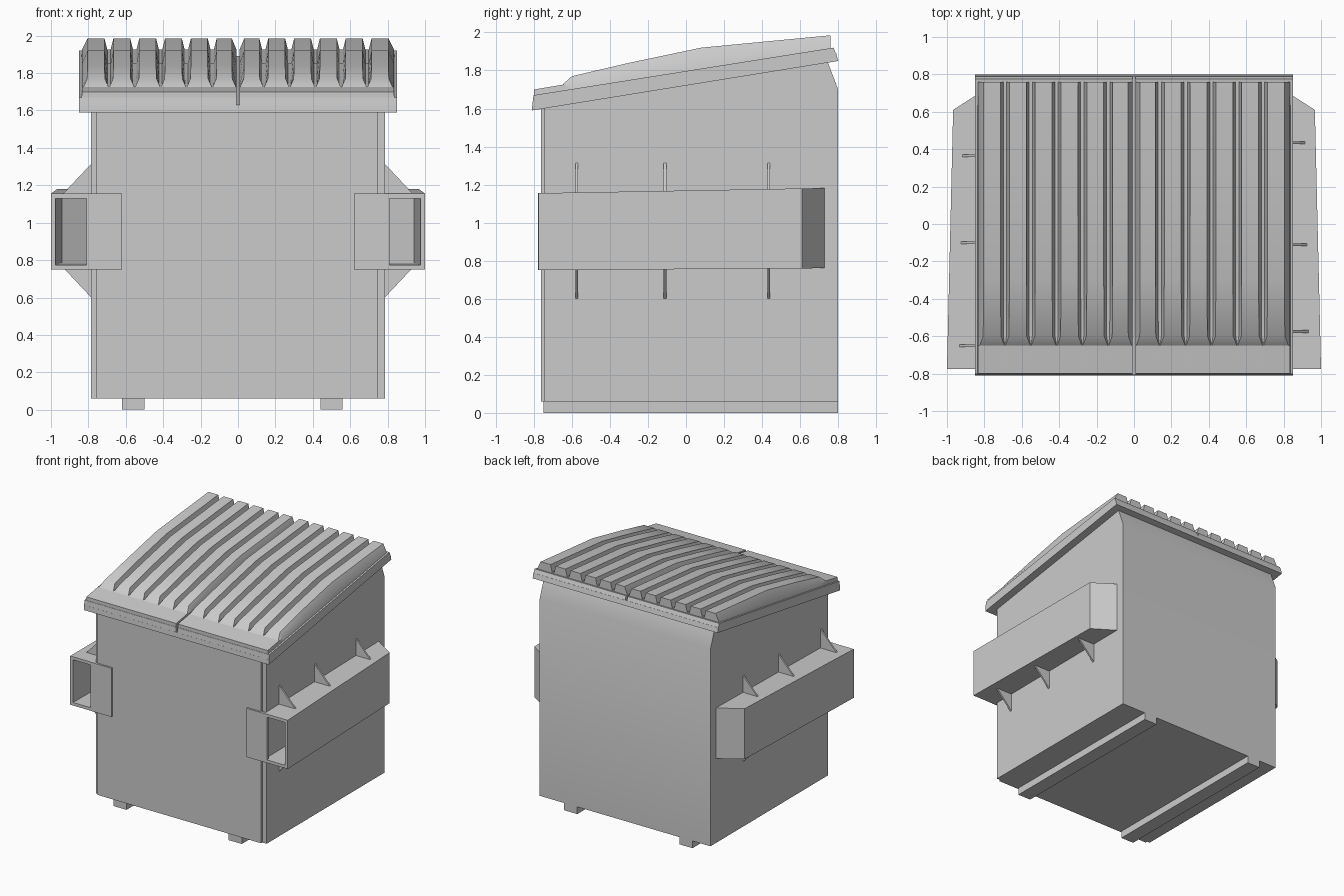
import bpy, bmesh

cube = bpy.data.objects.get("Cube")
if cube:
    bpy.data.objects.remove(cube, do_unlink=True)

GREY = (0.6, 0.6, 0.6, 1)
grey = bpy.data.materials.new("light_grey")
grey.use_nodes = True
grey.diffuse_color = GREY
grey.node_tree.nodes["Principled BSDF"].inputs["Base Color"].default_value = GREY


def loft(name, rings):
    """Join matching closed rings of points and cap both ends."""
    bm = bmesh.new()
    loops = [[bm.verts.new(p) for p in ring] for ring in rings]
    n = len(loops[0])
    for a, b in zip(loops, loops[1:]):
        for i in range(n):
            j = (i + 1) % n
            bm.faces.new((a[i], a[j], b[j], b[i]))
    bm.faces.new(loops[0])
    bm.faces.new(loops[-1])
    bmesh.ops.recalc_face_normals(bm, faces=bm.faces)
    mesh = bpy.data.meshes.new(name)
    bm.to_mesh(mesh)
    bm.free()
    mesh.materials.append(grey)
    obj = bpy.data.objects.new(name, mesh)
    bpy.context.collection.objects.link(obj)
    return obj


def prism(name, pts, axis, lo, hi):
    """Extrude a 2D outline along one axis."""
    place = {"x": lambda p, t: (t, p[0], p[1]),
             "y": lambda p, t: (p[0], t, p[1]),
             "z": lambda p, t: (p[0], p[1], t)}[axis]
    return loft(name, [[place(p, t) for p in pts] for t in (lo, hi)])


def box(name, x0, x1, y0, y1, z0, z1):
    return prism(name, [(x0, y0), (x1, y0), (x1, y1), (x0, y1)], "z", z0, z1)


def smooth(obj):
    bpy.ops.object.select_all(action="DESELECT")
    obj.select_set(True)
    bpy.context.view_layer.objects.active = obj
    bpy.ops.object.shade_smooth_by_angle(angle=0.52)


# Container body with a raised front panel and two floor runners
W = 0.785
body = prism("body", [(-0.745, 0.06), (0.8, 0.06), (0.8, 1.7),
                      (0.745, 1.845), (-0.745, 1.62)], "x", -W, W)
smooth(body)
box("front_panel", -0.76, 0.745, -0.762, -0.74, 0.06, 1.62)
box("right_runner", -0.62, -0.5, -0.75, 0.8, 0, 0.07)
box("left_runner", 0.44, 0.56, -0.75, 0.8, 0, 0.07)

# Sloping rim under the lids
prism("lid_rim", [(-0.81, 1.59), (0.8, 1.85), (0.79, 1.89), (-0.807, 1.63)],
      "x", -0.85, 0.85)

# Ribbed lids: stations are y, ridge height, groove depth, groove width factor
PITCH = 0.138
STATIONS = [(-0.8, 1.7, 0, 0.1), (-0.65, 1.725, 0, 0.1), (-0.6, 1.77, 0.04, 0.9),
            (-0.3, 1.84, 0.06, 1), (0.08, 1.92, 0.07, 1), (0.76, 1.985, 0.06, 1)]


def lid_ring(s, y, z, depth, f):
    wide, narrow = 0.024 * f, 0.009 * f
    low = z - depth
    ring = [(0.008, low), (0.009 + wide, z)]
    for k in range(1, 6):
        c = k * PITCH
        ring += [(c - wide, z), (c - narrow, low), (c + narrow, low), (c + wide, z)]
    ring += [(6 * PITCH - wide, z), (6 * PITCH + 0.006, low)]
    base = 1.64 + 0.158 * (y + 0.8)
    ring += [(0.838, base), (0.008, base)]
    return [(s * x, y, h) for x, h in ring]


for side, s in (("left", 1), ("right", -1)):
    lid = loft(side + "_lid", [lid_ring(s, *st) for st in STATIONS])
    smooth(lid)
    prism(side + "_lid_skirt", [(-0.807, 1.625), (0.79, 1.885), (0.776, 1.92), (-0.802, 1.67)],
          "x", s * 0.008, s * 0.85)

# Fork pockets: hollow tapered sleeves, front flanges and gussets
GUSSETS = {"left": (-0.575, -0.11, 0.435), "right": (-0.65, -0.1, 0.365)}
Z0, Z1, T = 0.75, 1.155, 0.025
for side, s in (("left", 1), ("right", -1)):
    outer = [(s * 1.0, -0.775), (s * 0.967, 0.61), (s * 0.78, 0.73)]
    inner = [(s * 0.78, 0.7), (s * 0.942, 0.595), (s * 0.975, -0.775)]
    floor = outer + [(s * 0.78, -0.775)]
    parts = [prism(side + "_pocket_wall", outer + inner, "z", Z0, Z1),
             prism(side + "_pocket_floor", floor, "z", Z0, Z0 + T),
             prism(side + "_pocket_roof", floor, "z", Z1 - T, Z1)]
    for part in parts:
        for v in part.data.vertices:
            v.co.z += 0.012 * (v.co.y + 0.775) * (1.5 if v.co.z > 1 else 0.6)
    box(side + "_pocket_flange", s * 0.62, s * 0.81, -0.777, -0.755, Z0, Z1)
    for i, y in enumerate(GUSSETS[side]):
        for level, wall_z, tip_z in (("upper", 1.32, 1.15), ("lower", 0.595, 0.765)):
            prism(f"{side}_{level}_gusset_{i + 1}",
                  [(s * 0.78, wall_z), (s * 0.94, tip_z), (s * 0.78, tip_z)],
                  "y", y - 0.007, y + 0.007)
